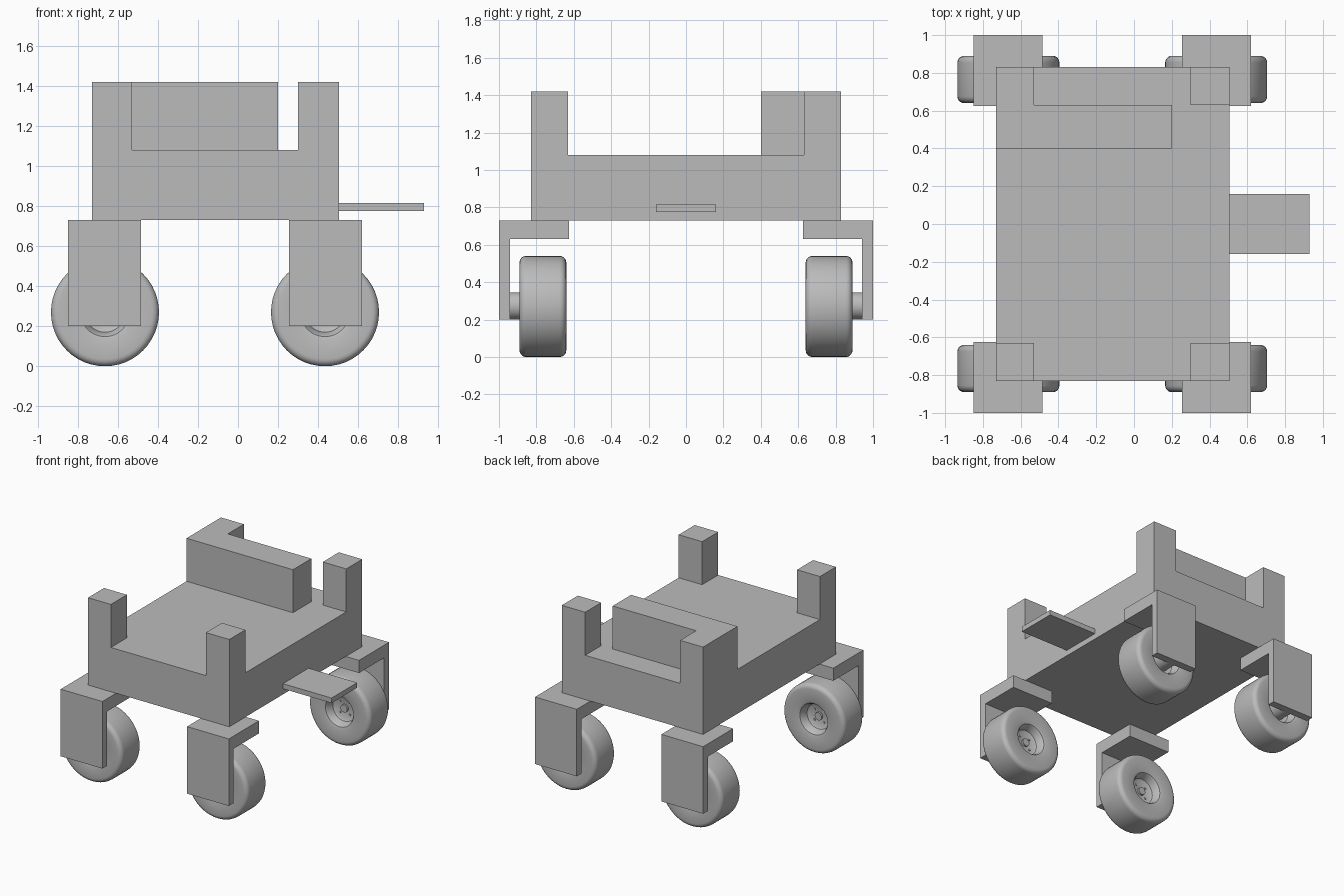
import bpy, bmesh, math
from mathutils import Matrix

if "Cube" in bpy.data.objects:
    bpy.data.objects.remove(bpy.data.objects["Cube"])

grey = bpy.data.materials.new("plain grey")
grey.diffuse_color = (0.5, 0.5, 0.5, 1)
grey.use_nodes = True
grey.node_tree.nodes["Principled BSDF"].inputs["Base Color"].default_value = grey.diffuse_color


def finish(bm, name, smooth=False):
    bmesh.ops.recalc_face_normals(bm, faces=bm.faces)
    me = bpy.data.meshes.new(name)
    bm.to_mesh(me)
    bm.free()
    me.materials.append(grey)
    ob = bpy.data.objects.new(name, me)
    bpy.context.collection.objects.link(ob)
    if smooth:
        bpy.ops.object.select_all(action='DESELECT')
        ob.select_set(True)
        bpy.context.view_layer.objects.active = ob
        bpy.ops.object.shade_smooth_by_angle(angle=math.radians(35))
    return ob


def extrude_profile(name, pts, x0, x1):
    """Closed (y, z) outline extruded along x."""
    bm = bmesh.new()
    face = bm.faces.new([bm.verts.new((x0, y, z)) for y, z in pts])
    ext = bmesh.ops.extrude_face_region(bm, geom=[face])["geom"]
    bmesh.ops.translate(bm, vec=(x1 - x0, 0, 0),
                        verts=[v for v in ext if isinstance(v, bmesh.types.BMVert)])
    return finish(bm, name)


def lathe(name, profile, cx, cz, side, steps=48):
    """(radius, y) outline revolved about a y-parallel axle, mirrored by side."""
    bm = bmesh.new()
    verts = [bm.verts.new((r, y, 0)) for r, y in profile]
    edges = [bm.edges.new(p) for p in zip(verts, verts[1:])]
    bmesh.ops.spin(bm, geom=verts + edges, cent=(0, 0, 0), axis=(0, 1, 0),
                   angle=2 * math.pi, steps=steps)
    bmesh.ops.remove_doubles(bm, verts=bm.verts, dist=0.0004)
    bmesh.ops.transform(bm, verts=bm.verts,
                        matrix=Matrix.Translation((cx, 0, cz)) @ Matrix.Diagonal((1, side, 1, 1)))
    return finish(bm, name, True)


# Deck with four corner posts and a low wall: outer skin of a block grid
xs = [-0.73, -0.53, 0.20, 0.30, 0.505]
ys = [-0.83, -0.63, 0.40, 0.63, 0.83]
zs = [0.73, 1.08, 1.42]
solid = {(i, j, 0) for i in range(4) for j in range(4)}
solid |= {(i, j, 1) for i in (0, 3) for j in (0, 3)}
solid |= {(0, 2, 1), (1, 2, 1)}
bm = bmesh.new()
for cell in solid:
    for axis in range(3):
        for step in (0, 1):
            near = list(cell)
            near[axis] += 2 * step - 1
            if tuple(near) in solid:
                continue
            ring = []
            for a, b in ((0, 0), (1, 0), (1, 1), (0, 1)):
                k = list(cell)
                k[axis] += step
                k[(axis + 1) % 3] += a
                k[(axis + 2) % 3] += b
                ring.append(bm.verts.new((xs[k[0]], ys[k[1]], zs[k[2]])))
            bm.faces.new(ring)
bmesh.ops.remove_doubles(bm, verts=bm.verts, dist=0.0001)
bmesh.ops.dissolve_limit(bm, angle_limit=0.02, verts=bm.verts, edges=bm.edges)
finish(bm, "deck")

# Step plate on the right end
extrude_profile("step", [(-0.16, 0.775), (0.16, 0.775), (0.16, 0.815), (-0.16, 0.815)],
                0.505, 0.93)

# Tyre and dished hub outline, inner face to outer face
R, Y0, Y1, B = 0.27, 0.64, 0.89, 0.035
inner = [(0, Y0 + 0.075), (0.085, Y0 + 0.075), (0.10, Y0 + 0.065), (0.112, Y0 + 0.02),
         (0.122, Y0 + 0.006), (0.14, Y0)]
arc = [(R - B + B * math.sin(t * math.pi / 10), Y0 + B - B * math.cos(t * math.pi / 10))
       for t in range(6)]
half = inner + arc
tyre = half + [(r, Y0 + Y1 - y) for r, y in reversed(half)]


def rod(r, y0, y1):
    return [(0, y0), (r, y0), (r, y1), (0, y1)]


# Four corners: angle bracket, wheel, axle, hub cap and bolts
for end, bx, cx in (("left", -0.85, -0.665), ("right", 0.255, 0.435)):
    for row, s in (("front", -1), ("back", 1)):
        tag = f"{row}_{end}"
        outline = [(1, 0.20), (1, 0.73), (0.625, 0.73), (0.625, 0.63), (0.94, 0.63), (0.94, 0.20)]
        extrude_profile(f"bracket_{tag}", [(s * y, z) for y, z in outline], bx, bx + 0.365)
        lathe(f"wheel_{tag}", tyre, cx, 0.27, s)
        lathe(f"axle_{tag}", rod(0.073, Y1 - 0.08, 0.945), cx, 0.273, s, 32)
        lathe(f"hub_cap_{tag}", rod(0.03, Y0 + 0.06, Y0 + 0.08), cx, 0.27, s, 24)
        for k in range(4):
            a = math.pi / 4 + k * math.pi / 2
            lathe(f"bolt_{tag}_{k}", rod(0.009, Y0 + 0.068, Y0 + 0.08),
                  cx + 0.06 * math.cos(a), 0.27 + 0.06 * math.sin(a), s, 10)
